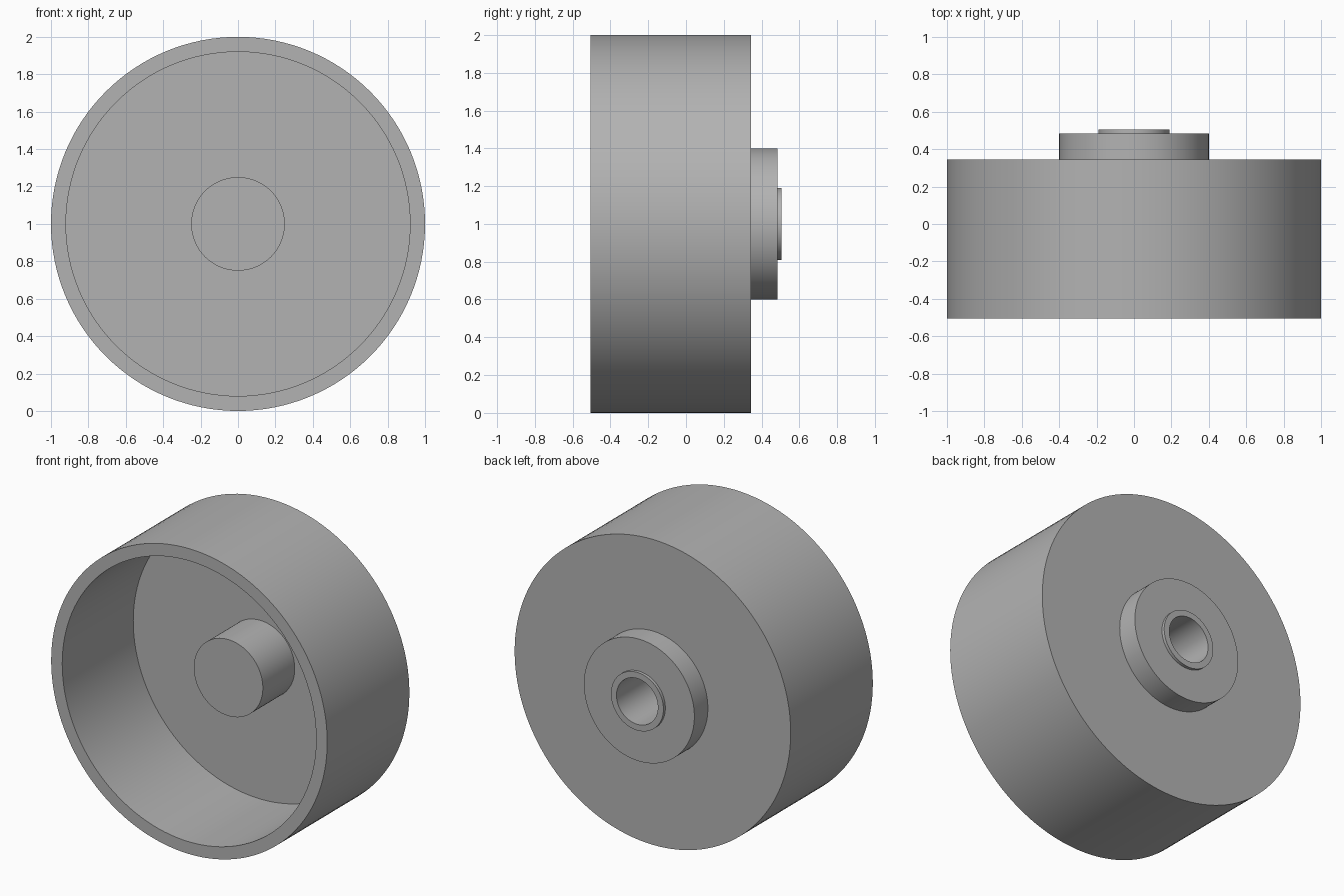
import bpy
import bmesh
from math import radians, tau
from mathutils import Matrix, Vector

SEGMENTS = 128

cube = bpy.data.objects.get("Cube")
if cube:
    bpy.data.objects.remove(cube, do_unlink=True)

grey = bpy.data.materials.new("plain grey")
grey.use_nodes = True
colour = (0.45, 0.45, 0.45, 1)
grey.diffuse_color = colour
grey.node_tree.nodes["Principled BSDF"].inputs["Base Color"].default_value = colour


def lathe(name, profile):
    """Revolve (radius, y) points around the y axis, then lift to axle height."""
    bm = bmesh.new()
    verts = [bm.verts.new((r, y, 0)) for r, y in profile]
    edges = [bm.edges.new(pair) for pair in zip(verts, verts[1:])]
    bmesh.ops.spin(bm, geom=verts + edges, cent=(0, 0, 0), axis=(0, 1, 0),
                   angle=tau, steps=SEGMENTS, use_duplicate=False)
    bmesh.ops.remove_doubles(bm, verts=bm.verts, dist=0.0005)
    bmesh.ops.recalc_face_normals(bm, faces=bm.faces)
    bmesh.ops.transform(bm, matrix=Matrix.Translation(Vector((0, 0, 1))), verts=bm.verts)
    mesh = bpy.data.meshes.new(name)
    bm.to_mesh(mesh)
    bm.free()
    mesh.materials.append(grey)
    obj = bpy.data.objects.new(name, mesh)
    bpy.context.collection.objects.link(obj)
    bpy.ops.object.select_all(action="DESELECT")
    obj.select_set(True)
    bpy.context.view_layer.objects.active = obj
    bpy.ops.object.shade_smooth_by_angle(angle=radians(30))
    return obj


front, floor, back = -0.505, 0.23, 0.345
boss_back, collar_back = 0.485, 0.505
stud_front, bore_end = -0.10, 0.0

# One watertight turned part: stud, open drum, boss, collar and blind bore
lathe("hubbed_drum", [
    (0, stud_front), (0.25, stud_front), (0.25, floor),   # centre stud
    (0.92, floor), (0.92, front), (1, front), (1, back),  # drum floor, wall and rim
    (0.4, back), (0.4, boss_back),                        # rear boss
    (0.19, boss_back), (0.19, collar_back),               # raised collar
    (0.15, collar_back), (0.15, bore_end), (0, bore_end), # blind bore
])
